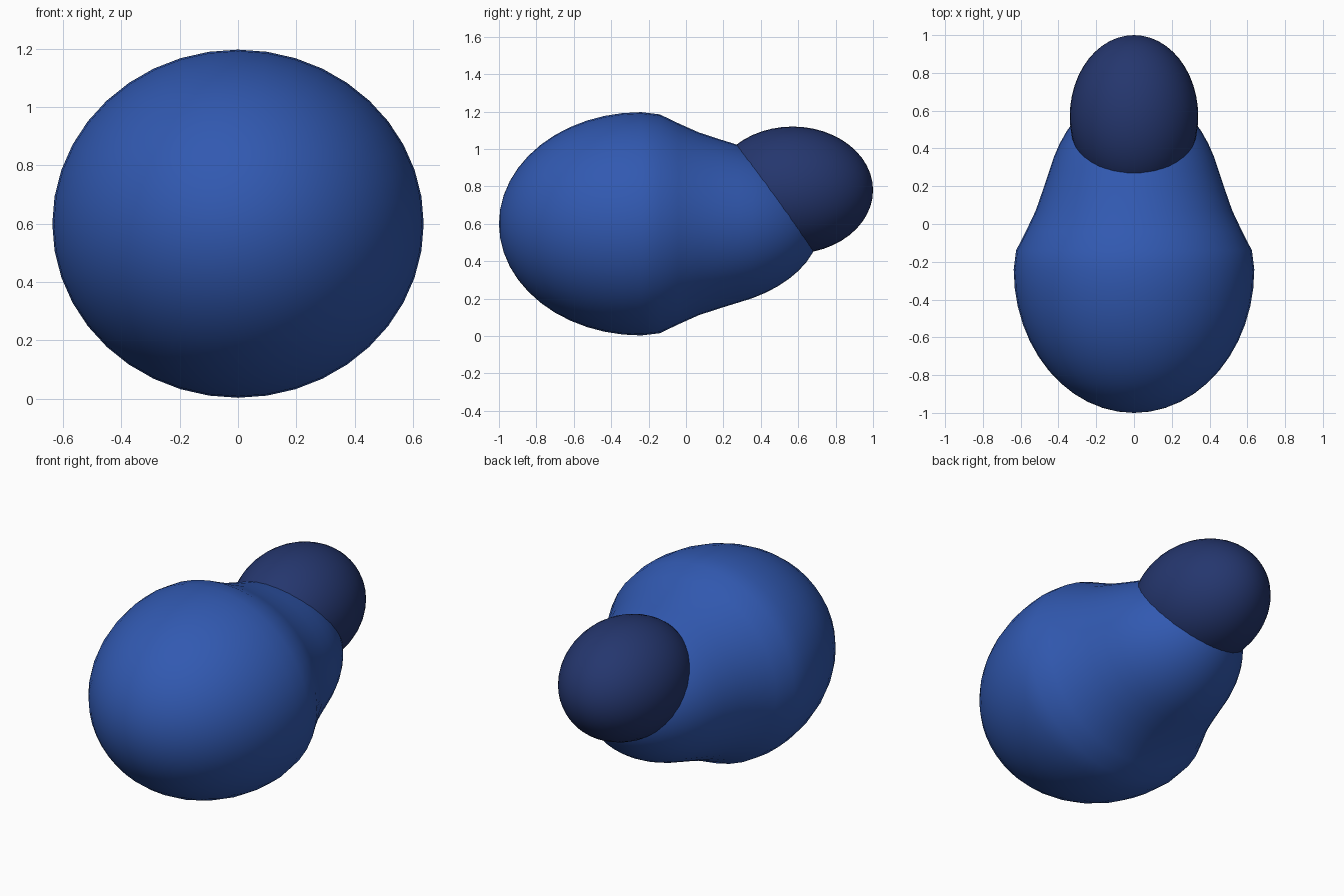
import bpy, bmesh, math

if "Cube" in bpy.data.objects:
    bpy.data.objects.remove(bpy.data.objects["Cube"])

def material(name, rgb):
    m = bpy.data.materials.new(name)
    m.diffuse_color = (*rgb, 1)
    m.use_nodes = True
    m.node_tree.nodes["Principled BSDF"].inputs["Base Color"].default_value = m.diffuse_color
    return m

blue = material("blue", (0.031, 0.100, 0.440))
navy = material("navy", (0.018, 0.037, 0.155))

def lathe_y(name, profile, centre_z, x_scale, mat, n=40):
    """Spin (y, radius) points around the y axis; both ends are poles."""
    bm = bmesh.new()
    start = bm.verts.new((0, profile[0][0], centre_z))
    end = bm.verts.new((0, profile[-1][0], centre_z))
    rings = []
    for y, r in profile[1:-1]:
        rings.append([bm.verts.new((r * x_scale * math.cos(2 * math.pi * i / n), y,
                                    centre_z + r * math.sin(2 * math.pi * i / n)))
                      for i in range(n)])
    for i in range(n):
        j = (i + 1) % n
        bm.faces.new((start, rings[0][i], rings[0][j]))
        bm.faces.new((end, rings[-1][j], rings[-1][i]))
        for a, b in zip(rings, rings[1:]):
            bm.faces.new((a[i], b[i], b[j], a[j]))
    bmesh.ops.recalc_face_normals(bm, faces=bm.faces)
    for f in bm.faces:
        f.smooth = True
    me = bpy.data.meshes.new(name)
    bm.to_mesh(me)
    bm.free()
    me.materials.append(mat)
    ob = bpy.data.objects.new(name, me)
    bpy.context.collection.objects.link(ob)
    return ob

def arc(centre, ry, r, a0, a1, steps):
    """Points on an ellipse; angle 0 is the front pole, 180 the back pole."""
    pts = []
    for k in range(steps + 1):
        a = math.radians(a0 + (a1 - a0) * k / steps)
        pts.append((centre - ry * math.cos(a), r * math.sin(a)))
    return pts

# Body: large rounded front, gentle waist, smaller rounded rear
front = arc(-0.24, 0.76, 0.597, 0, 90, 12)
waist = [(-0.14, 0.585), (-0.04, 0.537), (0.07, 0.488), (0.18, 0.452)]
rear = arc(0.0, 0.72, 0.457, 112.9, 180, 10)
lathe_y("body", front + waist + rear, 0.60, 1.067, blue)

# Head: egg sunk into the upper rear of the body
lathe_y("head", arc(0.57, 0.43, 0.34, 0, 180, 24), 0.78, 1.0, navy)
